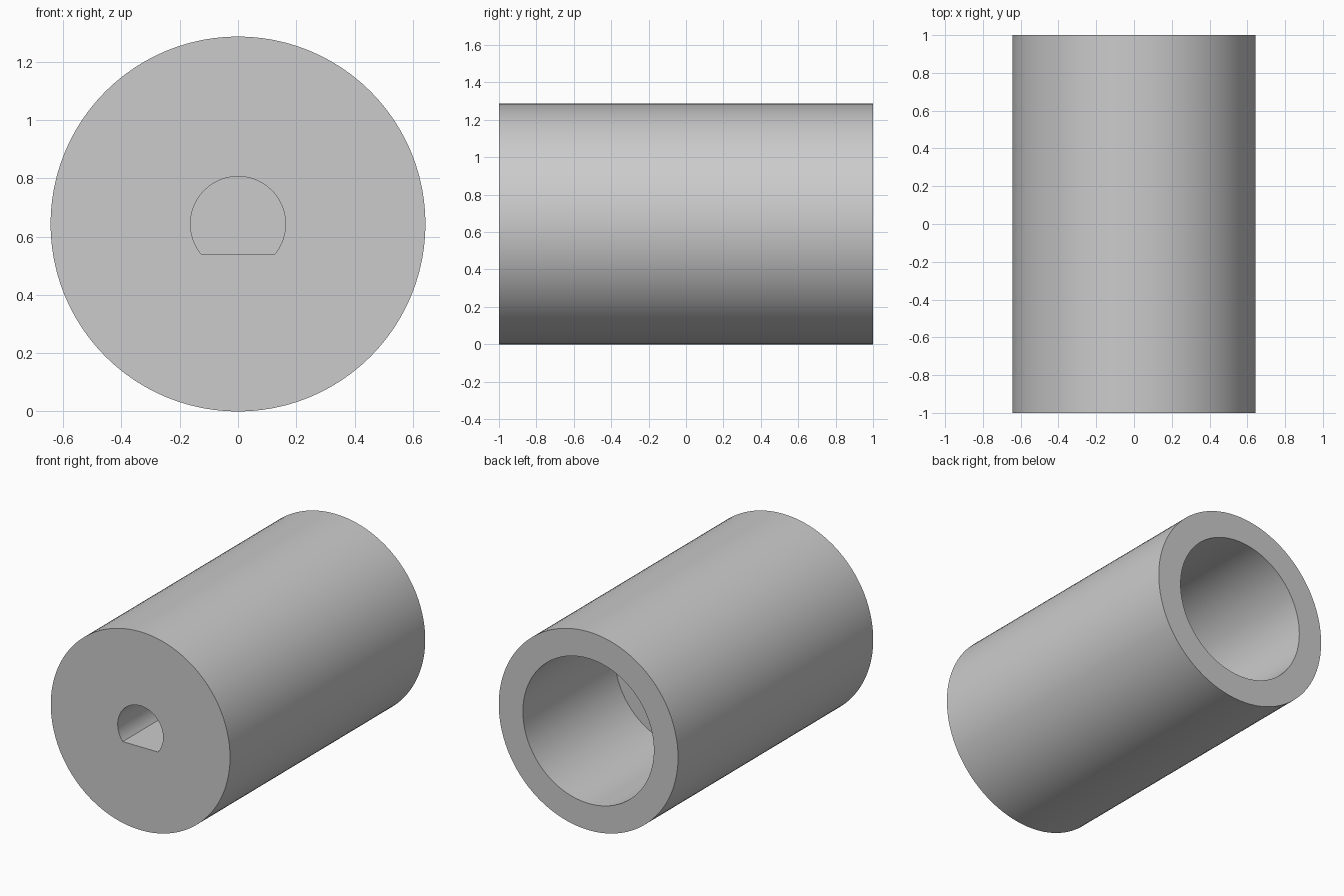
import bpy
import bmesh
from math import asin, cos, pi, sin

cube = bpy.data.objects.get("Cube")
if cube:
    bpy.data.objects.remove(cube, do_unlink=True)

RADIUS, BORE, SHAFT = 0.643, 0.47, 0.163
FLAT = 0.103          # flat of the shaft hole, below the axis
SEGMENTS = 96

grey = bpy.data.materials.new("plain grey")
grey.use_nodes = True
colour = (0.6, 0.6, 0.6, 1)
grey.diffuse_color = colour
grey.node_tree.nodes["Principled BSDF"].inputs["Base Color"].default_value = colour


def arc(radius, start, end, count):
    """Points in the xz plane around the axis."""
    step = (end - start) / count
    return [(radius * cos(start + i * step), radius * sin(start + i * step))
            for i in range(count + 1)]


def prism(name, outline, y_front, y_back):
    """Extrude an outline along the y axis."""
    bm = bmesh.new()
    face = bm.faces.new([bm.verts.new((x, y_front, z + RADIUS)) for x, z in outline])
    new = bmesh.ops.extrude_face_region(bm, geom=[face])["geom"]
    for v in new:
        if isinstance(v, bmesh.types.BMVert):
            v.co.y = y_back
    bmesh.ops.recalc_face_normals(bm, faces=bm.faces)
    mesh = bpy.data.meshes.new(name)
    bm.to_mesh(mesh)
    bm.free()
    mesh.materials.append(grey)
    obj = bpy.data.objects.new(name, mesh)
    bpy.context.collection.objects.link(obj)
    return obj


# Solid sleeve, wide blind bore at the back, D-shaped blind hole at the front
sleeve = prism("sleeve", arc(RADIUS, 0, 2 * pi, SEGMENTS)[:-1], -1, 1)
bore = prism("bore_cutter", arc(BORE, 0, 2 * pi, SEGMENTS)[:-1], 0.06, 1.1)
corner = asin(FLAT / SHAFT)
shaft = prism("shaft_hole_cutter", arc(SHAFT, -corner, pi + corner, 48), -1.1, -0.07)

bpy.context.view_layer.objects.active = sleeve
sleeve.select_set(True)
for cutter in (bore, shaft):
    cut = sleeve.modifiers.new(cutter.name, "BOOLEAN")
    cut.operation = "DIFFERENCE"
    cut.solver = "EXACT"
    cut.object = cutter
    bpy.ops.object.modifier_apply(modifier=cut.name)
    bpy.data.objects.remove(cutter, do_unlink=True)

bpy.ops.object.shade_smooth_by_angle(angle=pi / 6)
